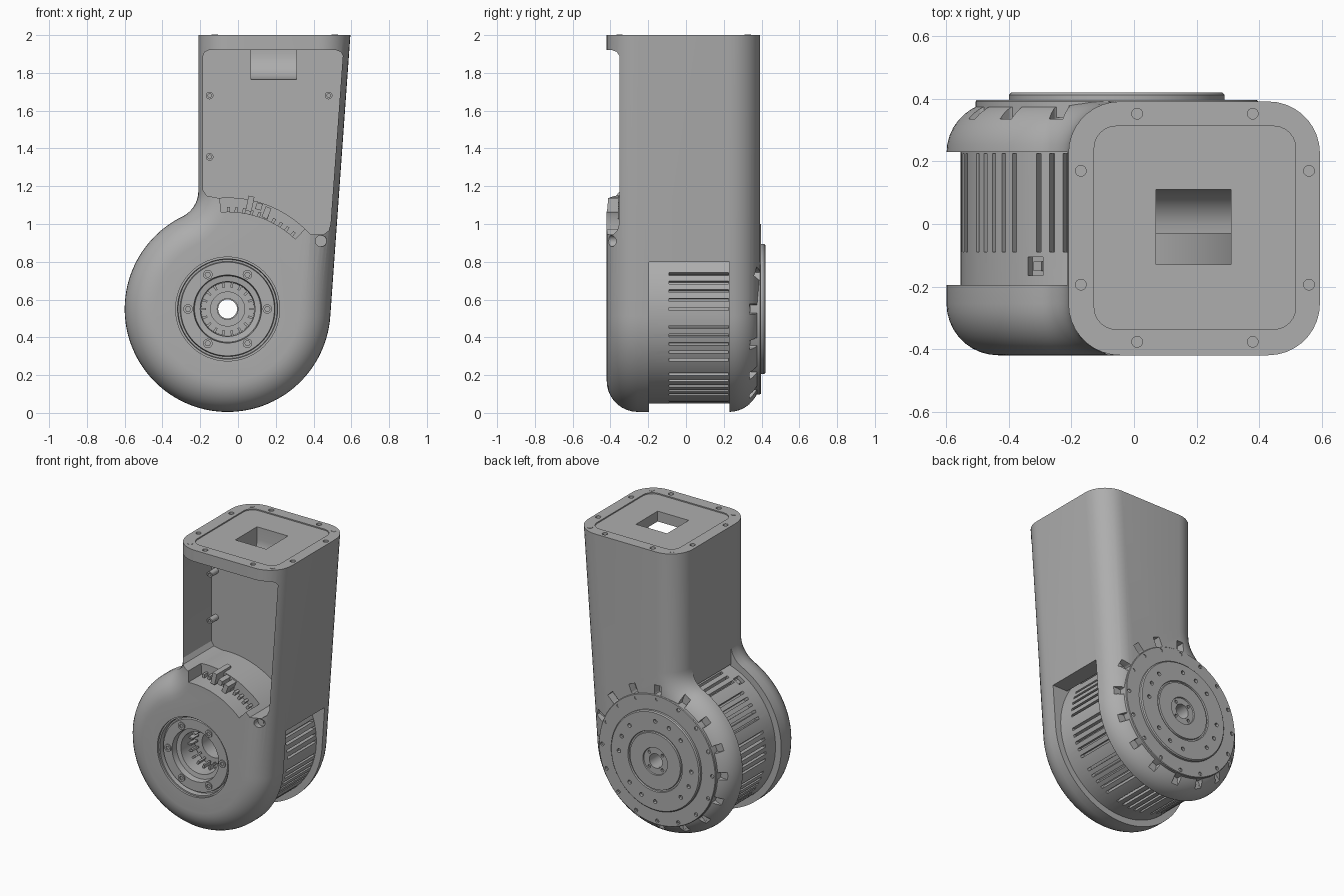
import bpy, bmesh
from math import sin, cos, pi, radians, sqrt, hypot
from mathutils import Vector

if "Cube" in bpy.data.objects:
    bpy.data.objects.remove(bpy.data.objects["Cube"])

grey = bpy.data.materials.new("housing grey")
grey.use_nodes = True
COLOUR = (0.42, 0.42, 0.42, 1)
grey.diffuse_color = COLOUR
grey.node_tree.nodes["Principled BSDF"].inputs["Base Color"].default_value = COLOUR

CX, CZ, R = -0.055, 0.55, 0.545      # joint axis and housing radius
FRONT, BACK, TOP = -0.42, 0.392, 2.0
TX, TY = 0.195, -0.012               # centre of the top flange


def finish(name, bm):
    bmesh.ops.recalc_face_normals(bm, faces=bm.faces)
    me = bpy.data.meshes.new(name)
    bm.to_mesh(me)
    bm.free()
    me.materials.append(grey)
    ob = bpy.data.objects.new(name, me)
    bpy.context.scene.collection.objects.link(ob)
    return ob


def skin(name, rings, cap=True, loop=False):
    """Bridge equal rings of points into a surface."""
    bm = bmesh.new()
    vs = [[bm.verts.new(p) for p in ring] for ring in rings]
    n = len(vs[0])
    pairs = list(zip(vs, vs[1:])) + ([(vs[-1], vs[0])] if loop else [])
    for a, b in pairs:
        for i in range(n):
            j = (i + 1) % n
            bm.faces.new((a[i], a[j], b[j], b[i]))
    if cap and not loop:
        bm.faces.new(vs[0])
        bm.faces.new(vs[-1])
    return finish(name, bm)


def prism(name, pts, y0, y1):
    return skin(name, [[(x, y, z) for x, z in pts] for y in (y0, y1)])


def arc(cx, cz, r, a0, a1, n):
    return [(cx + r * cos(radians(a0 + (a1 - a0) * i / n)),
             cz + r * sin(radians(a0 + (a1 - a0) * i / n))) for i in range(n + 1)]


def rod(name, x, z, r, y0, y1, n=20):
    return prism(name, arc(x, z, r, 0, 360, n)[:-1], y0, y1)


def lathe(name, profile, n=96):
    """Spin a closed (radius, y) profile about the joint axis."""
    return skin(name, [[(CX + r * cos(2 * pi * i / n), y, CZ + r * sin(2 * pi * i / n))
                        for r, y in profile] for i in range(n)], loop=True)


def plate(name, x, y, w, d, r, z0, z1):
    """Upright rounded-rectangle block."""
    pts = []
    for k, (sx, sy) in enumerate(((1, 1), (-1, 1), (-1, -1), (1, -1))):
        pts += arc(x + sx * (w / 2 - r), y + sy * (d / 2 - r), r, 90 * k, 90 * k + 90, 6)
    return skin(name, [[(px, py, z) for px, py in pts] for z in (z0, z1)])


def cut(ob, *cutters):
    for c in cutters:
        c.hide_render = True
        m = ob.modifiers.new("cut", "BOOLEAN")
        m.operation, m.solver, m.object = "DIFFERENCE", "EXACT", c
        bpy.context.view_layer.objects.active = ob
        bpy.ops.object.modifier_apply(modifier=m.name)
        bpy.data.objects.remove(c)


def polar(r, a):
    return CX + r * cos(radians(a)), CZ + r * sin(radians(a))


def radial_box(r0, r1, half, a, y0, y1):
    ca, sa = cos(radians(a)), sin(radians(a))
    pts = [(CX + r * ca - t * sa, CZ + r * sa + t * ca)
           for r, t in ((r0, -half), (r1, -half), (r1, half), (r0, half))]
    return prism("radial_block", pts, y0, y1)


# Housing: keyhole outline with rounded front and back edges, trimmed flat on top
FILLET = 0.15
fz = CZ + sqrt((R + FILLET) ** 2 - (-0.21 - FILLET - CX) ** 2)
outline = [(0.6235, 2.4), (-0.21, 2.4)]
outline += arc(-0.21 - FILLET, fz, FILLET, 0, -64, 10)
outline += arc(CX, CZ, R, 116, 356, 80)[1:]


def inset(pts, d):
    out = []
    for i, p in enumerate(pts):
        a, b, c = Vector(pts[i - 1]), Vector(p), Vector(pts[(i + 1) % len(pts)])
        e, f = (b - a).normalized(), (c - b).normalized()
        n, m = Vector((-e.y, e.x)), Vector((-f.y, f.x))
        out.append(b + (n + m) * (d / (1 + n.dot(m))))
    return out


EDGE, STEPS = 0.165, 9
turns = [pi / 2 * k / STEPS for k in range(STEPS + 1)]
layers = [(FRONT + EDGE * (1 - cos(t)), EDGE * (1 - sin(t))) for t in turns]
layers += [(BACK - EDGE * (1 - cos(t)), EDGE * (1 - sin(t))) for t in reversed(turns)]
housing = skin("housing", [[(x, y, z) for x, z in inset(outline, d)] for y, d in layers])
bm = bmesh.new()
bm.from_mesh(housing.data)
res = bmesh.ops.bisect_plane(bm, geom=bm.verts[:] + bm.edges[:] + bm.faces[:],
                             plane_co=(0, 0, TOP), plane_no=(0, 0, 1), clear_outer=True)
bmesh.ops.holes_fill(bm, edges=[e for e in bm.edges if e.is_boundary], sides=0)
bmesh.ops.recalc_face_normals(bm, faces=bm.faces)
bm.to_mesh(housing.data)
bm.free()

# Motor bay between the two cheeks
bay = [(-1, -0.5), (1, -0.5), (1, 0.8), (-0.212, 0.8), (-0.212, 1.3), (-1, 1.3)]
cut(housing, prism("bay", bay, -0.195, 0.23), rod("bay_round", CX, CZ, 0.512, -0.196, 0.229, 96))

# Front window, arc pocket under it and the curved cable chute
window = [(-0.185, 1.18), (-0.185, 1.89), (-0.176, 1.911), (-0.155, 1.92), (0.52, 1.92),
          (0.545, 1.911), (0.555, 1.89), (0.49, 1.0), (0.48, 0.965), (0.455, 0.945)]
window += arc(CX, CZ, 0.59, 42, 95, 20) + [(-0.165, 1.15)]
pocket = arc(CX, CZ, 0.6, 46, 94, 20) + arc(CX, CZ, 0.515, 94, 46, 20)
cut(housing, prism("window", window, -0.6, -0.03), prism("pocket", pocket, -0.6, -0.27))
chute = [(-0.13, 2.1), (-0.13, 1.765)] + arc(-0.03, 1.905, 0.14, -90, 0, 8) + [(0.11, 2.1)]
cut(housing, skin("chute", [[(x, y, z) for y, z in chute] for x in (0.07, 0.31)]))

# Top flange recess and screw holes
cut(housing, plate("recess", TX, TY, 0.645, 0.65, 0.07, TOP - 0.008, 2.1))
for sx in (-1, 1):
    for sy in (-1, 1):
        for dx, dy in ((0.185, 0.365), (0.365, 0.182)):
            cut(housing, plate("hole", TX + sx * dx, TY + sy * dy, 0.034, 0.034, 0.0165, 1.95, 2.1))
        plate("top_plug", TX + sx * 0.317, TY + sy * 0.34, 0.034, 0.034, 0.0165, 1.99, 2.002)

# Joint bore, shaft hole and side screw
cut(housing, rod("bore", CX, CZ, 0.275, -0.6, -0.15, 96), rod("shaft", CX, CZ, 0.05, 0.1, 0.6, 32),
    rod("counterbore", 0.44, 0.91, 0.03, -0.6, -0.365))
rod("side_screw", 0.44, 0.91, 0.018, -0.37, -0.35)

# Ring of scallops round the rear cheek
for k in range(16):
    x, z = polar(0.465, k * 22.5)
    cut(housing, rod("scallop", x, z, 0.026, 0.335, 0.6),
        radial_box(0.465, 0.52, 0.0258, k * 22.5, 0.336, 0.61))

# Motor drum with grouped vent slots
drum = lathe("motor_drum", [(0.5, -0.21), (0.5, 0.235), (0.055, 0.235), (0.055, -0.05),
                            (0.09, -0.05), (0.09, -0.19), (0.16, -0.19), (0.16, -0.21)])
for k in range(66):
    a = k * 360 / 66
    if k % 6 < 5:
        cut(drum, radial_box(0.465, 0.54, 0.0085, a, -0.09, 0.226))
cut(drum, radial_box(0.47, 0.54, 0.028, 121.5, -0.165, -0.105))
radial_box(0.46, 0.485, 0.015, 121.5, -0.15, -0.12).name = "drum_port"

# Front output flange with six screws
lathe("front_flange", [(0.277, -0.2), (0.277, -0.405), (0.265, -0.405), (0.262, -0.37), (0.252, -0.37),
                       (0.248, -0.392), (0.18, -0.392), (0.175, -0.35), (0.145, -0.345), (0.14, -0.2)])
for k in range(6):
    x, z = polar(0.21, k * 60)
    lip = rod("flange_screw", x, z, 0.025, -0.4, -0.38)
    cut(lip, rod("socket", x, z, 0.014, -0.5, -0.388, 6))
for k in range(18):
    radial_box(0.115, 0.146, 0.006, k * 20, -0.27, -0.2).name = "bearing_rib"

# Rear rim plate, raised cover and hub
rim = lathe("rear_rim", [(0.452, 0.34), (0.452, 0.392), (0.448, 0.397), (0.06, 0.397), (0.06, 0.34)])
cover = lathe("rear_cover", [(0.345, 0.38), (0.345, 0.413), (0.338, 0.42), (0.21, 0.42), (0.207, 0.41),
                             (0.198, 0.41), (0.195, 0.42), (0.095, 0.42), (0.092, 0.412),
                             (0.05, 0.412), (0.05, 0.38)])
for k in range(16):
    x, z = polar(0.425, k * 22.5)
    cut(rim, rod("hole", x, z, 0.013, 0.375, 0.6, 12))
    if k % 4 != 3:
        x, z = polar(0.28, k * 22.5)
        cut(cover, rod("hole", x, z, 0.014, 0.398, 0.6, 12))
for k in range(4):
    x, z = polar(0.072, 45 + k * 90)
    cut(cover, rod("hole", x, z, 0.011, 0.398, 0.6, 12))

# Panel posts and the connector inside the window
for x, z in ((-0.15, 1.68), (-0.15, 1.355), (0.48, 1.68)):
    post = rod("panel_post", x, z, 0.02, -0.1, -0.02)
    cut(post, rod("hole", x, z, 0.01, -0.2, -0.07, 12))
for a, r0, r1 in ((78, 0.53, 0.61), (73, 0.55, 0.585), (68, 0.52, 0.58)):
    radial_box(r0, r1, 0.016, a, -0.36, -0.2).name = "cable_connector"
for k in range(10):
    radial_box(0.51, 0.54, 0.008, 49 + k * 4.5, -0.31, -0.26).name = "pocket_rib"

# Smooth the round surfaces, keep the machined edges sharp
for ob in bpy.context.scene.objects:
    if ob.type == "MESH" and ob.data.materials and ob.data.materials[0] == grey:
        ob.select_set(True)
        bpy.context.view_layer.objects.active = ob
bpy.ops.object.shade_smooth_by_angle(angle=radians(30))
